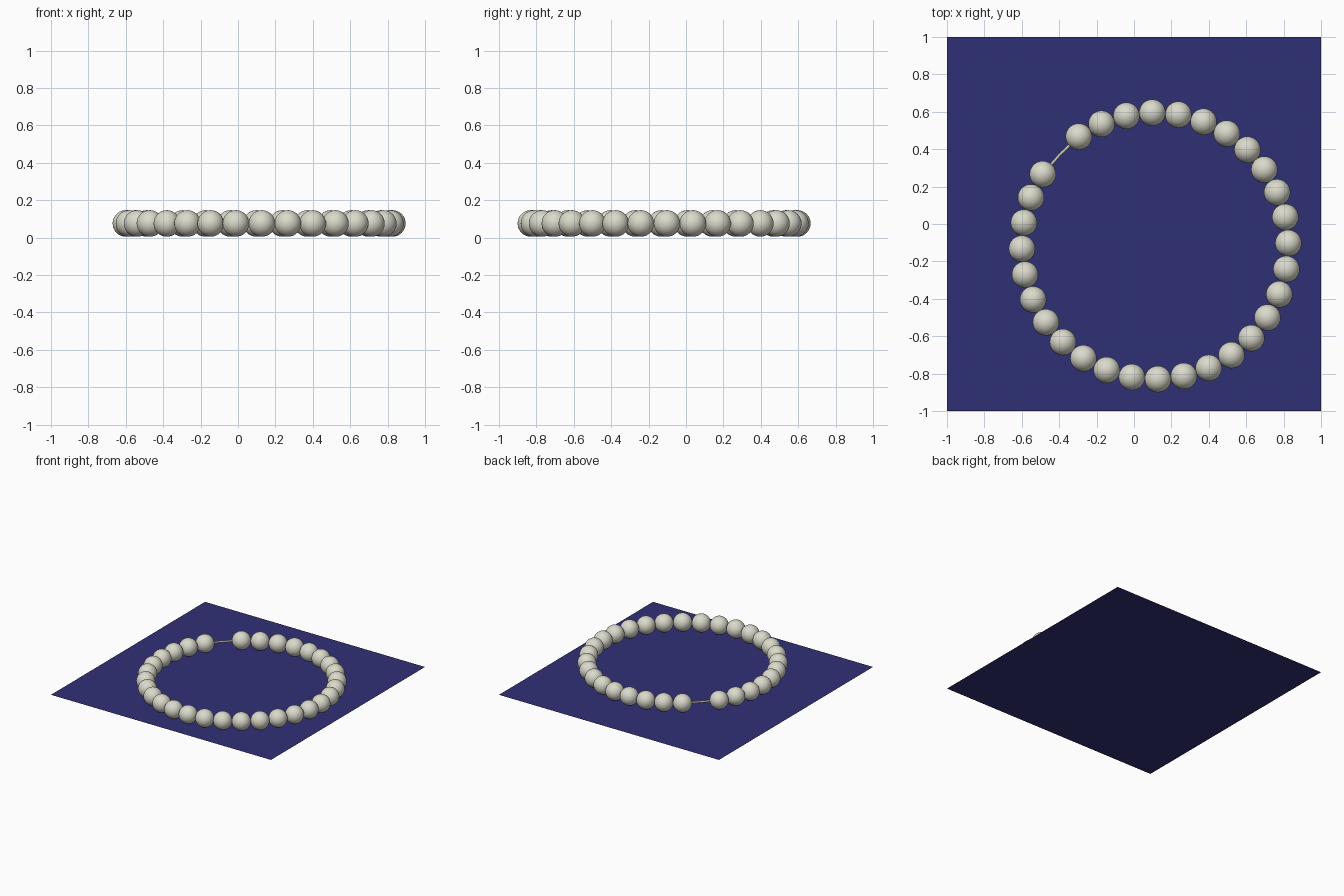
import bpy
import math

cube = bpy.data.objects.get("Cube")
if cube:
    bpy.data.objects.remove(cube, do_unlink=True)


def material(name, colour):
    mat = bpy.data.materials.new(name)
    mat.use_nodes = True
    mat.diffuse_color = (*colour, 1)
    mat.node_tree.nodes["Principled BSDF"].inputs["Base Color"].default_value = (*colour, 1)
    return mat


navy = material("navy cloth", (0.03, 0.03, 0.18))
pearl = material("pearl", (0.70, 0.70, 0.60))
cord = material("pale cord", (0.62, 0.59, 0.44))

CX, CY, HEIGHT = 0.113, -0.117, 0.076
RING, BEAD, CORD = 0.7125, 0.071, 0.008
SLOTS = 32
STEP = math.tau / SLOTS
GAP = math.radians(136.2)


def on_ring(angle, radius=RING):
    return (CX + radius * math.cos(angle), CY + radius * math.sin(angle), HEIGHT)


# Flat cloth under the necklace
bpy.ops.mesh.primitive_plane_add(size=2, location=(0, 0, 0))
cloth = bpy.context.object
cloth.name = "cloth"
cloth.data.materials.append(navy)

# Beads fill every slot of the ring except the gap
bpy.ops.mesh.primitive_uv_sphere_add(segments=32, ring_count=16, radius=BEAD,
                                     location=on_ring(GAP + STEP))
first = bpy.context.object
first.name = "bead_1"
first.data.materials.append(pearl)
bpy.ops.object.shade_smooth()
for i in range(2, SLOTS):
    bead = first.copy()
    bead.name = f"bead_{i}"
    bead.location = on_ring(GAP + i * STEP)
    bpy.context.collection.objects.link(bead)

# Cord running through the beads, pulled slightly straight across the gap
curve = bpy.data.curves.new("cord", "CURVE")
curve.dimensions = "3D"
curve.bevel_depth = CORD
curve.bevel_resolution = 2
spline = curve.splines.new("POLY")
spline.points.add(SLOTS - 1)
for i, point in enumerate(spline.points):
    radius = RING - 0.007 if i == 0 else RING
    point.co = (*on_ring(GAP + i * STEP, radius), 1)
spline.use_cyclic_u = True
curve.materials.append(cord)
bpy.context.collection.objects.link(bpy.data.objects.new("cord", curve))
